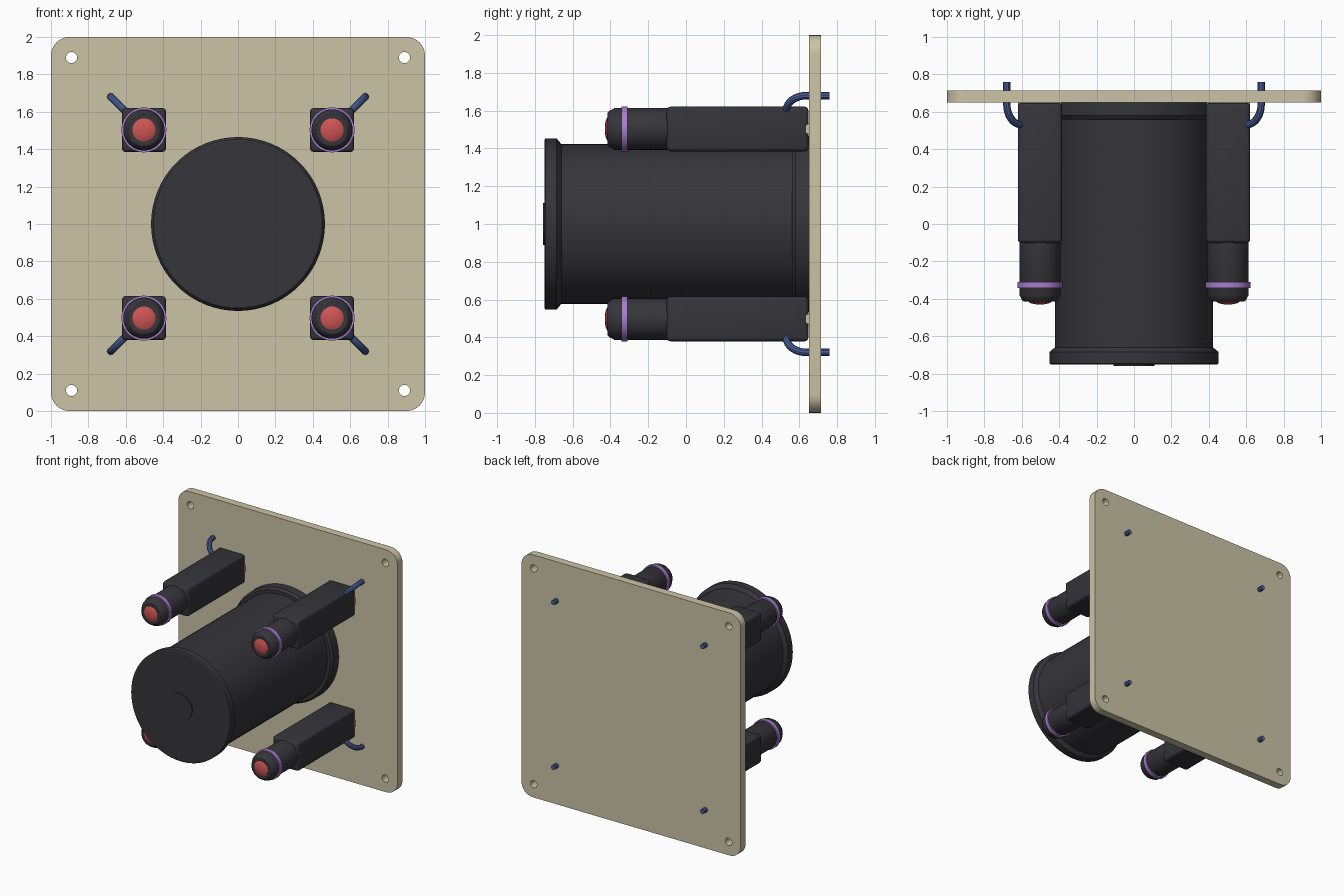
import bpy, bmesh
from math import sin, cos, pi, radians

old = bpy.data.objects.get("Cube")
if old:
    bpy.data.objects.remove(old)


def material(name, rgb):
    m = bpy.data.materials.new(name)
    m.use_nodes = True
    m.diffuse_color = (*rgb, 1)
    m.node_tree.nodes["Principled BSDF"].inputs["Base Color"].default_value = (*rgb, 1)
    return m


BEIGE = material("beige_plate", (0.60, 0.55, 0.38))
DARK = material("charcoal", (0.036, 0.035, 0.043))
RED = material("red_lens", (0.62, 0.09, 0.09))
PURPLE = material("purple_ring", (0.40, 0.21, 0.62))
BLUE = material("blue_wire", (0.065, 0.115, 0.32))


def finish(obj, mat, smooth=True):
    obj.data.materials.clear()
    obj.data.materials.append(mat)
    bpy.ops.object.select_all(action="DESELECT")
    obj.select_set(True)
    bpy.context.view_layer.objects.active = obj
    if smooth:
        bpy.ops.object.shade_smooth_by_angle(angle=radians(30))
    return obj


def mesh_object(name, bm, mat, location=(0, 0, 0)):
    bmesh.ops.recalc_face_normals(bm, faces=bm.faces)
    me = bpy.data.meshes.new(name)
    bm.to_mesh(me)
    bm.free()
    obj = bpy.data.objects.new(name, me)
    bpy.context.collection.objects.link(obj)
    obj.location = location
    return finish(obj, mat)


def lathe(name, profile, mat, x=0, z=0, sides=48):
    """Closed solid turned about the y axis from (radius, y) points."""
    bm = bmesh.new()
    rings = [[bm.verts.new((r * cos(2 * pi * i / sides), y, r * sin(2 * pi * i / sides)))
              for i in range(sides)] for r, y in profile]
    for a, b in zip(rings, rings[1:]):
        for i in range(sides):
            j = (i + 1) % sides
            bm.faces.new((a[i], a[j], b[j], b[i]))
    bm.faces.new(rings[0])
    bm.faces.new(rings[-1])
    return mesh_object(name, bm, mat, (x, 0, z))


def curve_object(name, paths, mat, cyclic, **settings):
    cu = bpy.data.curves.new(name, "CURVE")
    for key, value in settings.items():
        setattr(cu, key, value)
    for pts in paths:
        sp = cu.splines.new("POLY")
        sp.points.add(len(pts) - 1)
        for p, co in zip(sp.points, pts):
            p.co = (*co, 1)
        sp.use_cyclic_u = cyclic
    obj = bpy.data.objects.new(name, cu)
    bpy.context.collection.objects.link(obj)
    bpy.ops.object.select_all(action="DESELECT")
    obj.select_set(True)
    bpy.context.view_layer.objects.active = obj
    bpy.ops.object.convert(target="MESH")
    return finish(bpy.context.object, mat)


def arc(cx, cy, r, start, end, n):
    return [(cx + r * cos(start + (end - start) * i / n),
             cy + r * sin(start + (end - start) * i / n), 0) for i in range(n + 1)]


# Mounting plate with rounded corners and four screw holes
outline = []
for k, (sx, sy) in enumerate([(1, 1), (-1, 1), (-1, -1), (1, -1)]):
    outline += arc(0.9 * sx, 0.9 * sy, 0.1, k * pi / 2, (k + 1) * pi / 2, 8)
holes = [arc(0.89 * sx, 0.89 * sy, 0.03, 0, 2 * pi, 24)[:-1]
         for sx in (-1, 1) for sy in (-1, 1)]
plate = curve_object("mounting_plate", [outline] + holes, BEIGE, True,
                     dimensions="2D", fill_mode="BOTH", extrude=0.0325)
plate.rotation_euler = (pi / 2, 0, 0)
plate.location = (0, 0.6825, 1)

# Central housing with front cap and rear flange
lathe("main_housing", [(0.445, -0.75), (0.453, -0.745), (0.453, -0.685), (0.423, -0.66),
                       (0.423, 0.56), (0.45, 0.56), (0.465, 0.58), (0.465, 0.65)],
      DARK, z=1, sides=64)
lathe("front_button", [(0.11, -0.758), (0.11, -0.74)], DARK, z=1)

# Four lamp units around the housing
C = 0.503
for sx, side in ((1, "left"), (-1, "right")):
    for sz, level in ((1, "upper"), (-1, "lower")):
        tag = f"{level}_{side}_"
        x, z = C * sx, 1 + C * sz

        # Rounded rectangular body
        bm = bmesh.new()
        bmesh.ops.create_cube(bm, size=1)
        bmesh.ops.scale(bm, vec=(0.236, 0.75, 0.236), verts=bm.verts)
        bmesh.ops.bevel(bm, geom=bm.edges[:], offset=0.02, segments=3,
                        profile=0.5, affect="EDGES")
        mesh_object(tag + "lamp_body", bm, DARK, (x, 0.273, z))

        # Small cross pin at the plate
        pin = lathe(tag + "pin", [(0.03, -0.116), (0.03, 0.116)], BEIGE, x, z, 24)
        pin.location.y = 0.66
        pin.rotation_euler = (0, 0, pi / 2)

        # Barrel, ring and lens
        lathe(tag + "barrel", [(0.085, -0.415), (0.093, -0.41), (0.11, -0.38),
                               (0.11, -0.09)], DARK, x, z)
        lathe(tag + "ring", [(0.12, -0.342), (0.12, -0.31)], PURPLE, x, z)
        lathe(tag + "lens", [(0.02, -0.43), (0.045, -0.425), (0.062, -0.417),
                             (0.062, -0.40)], RED, x, z, 32)

        # Wire curving out of the body and through the plate
        path = [(0.56, 0.53)]
        path += [(0.60 + 0.08 * sin(t * pi / 16), 0.53 + 0.11 * (1 - cos(t * pi / 16)))
                 for t in range(9)]
        path.append((0.68, 0.76))
        curve_object(tag + "wire", [[(d * sx, y, 1 + d * sz) for d, y in path]], BLUE, False,
                     dimensions="3D", bevel_depth=0.02, bevel_resolution=3,
                     use_fill_caps=True)
